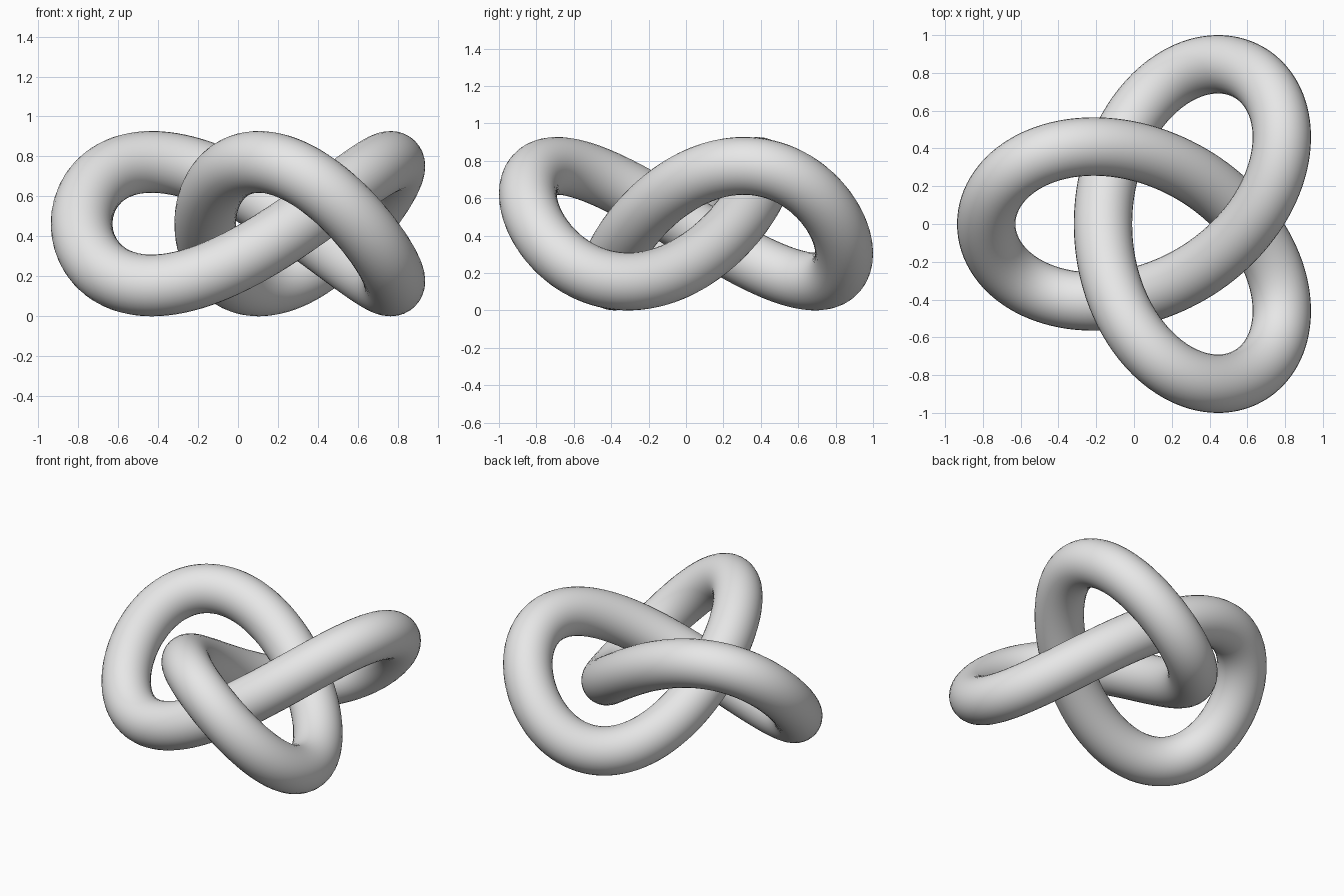
import bpy
import bmesh
from math import sin, cos, tau
from mathutils import Vector

cube = bpy.data.objects.get("Cube")
if cube:
    bpy.data.objects.remove(cube, do_unlink=True)

SCALE = 0.3091           # size of the knot's unit
TUBE = 0.5 * SCALE       # tube radius
STEPS, SIDES = 240, 32
CENTRE = Vector((0.145, 0, SCALE + TUBE))


def path(t):
    """Centre line of a trefoil knot with one lobe towards -x."""
    return CENTRE + SCALE * Vector((-cos(t) - 2 * cos(2 * t),
                                    2 * sin(2 * t) - sin(t),
                                    sin(3 * t)))


def ring(bm, t):
    """Circle of vertices square to the centre line."""
    tangent = (path(t + 0.001) - path(t - 0.001)).normalized()
    side = tangent.cross(Vector((0, 0, 1))).normalized()
    up = side.cross(tangent)
    angles = [tau * j / SIDES for j in range(SIDES)]
    return [bm.verts.new(path(t) + TUBE * (cos(a) * side + sin(a) * up)) for a in angles]


# Sweep the tube along the closed path
bm = bmesh.new()
rings = [ring(bm, tau * i / STEPS) for i in range(STEPS)]
for i in range(STEPS):
    here, after = rings[i - 1], rings[i]
    for j in range(SIDES):
        bm.faces.new((here[j - 1], here[j], after[j], after[j - 1]))
bmesh.ops.recalc_face_normals(bm, faces=bm.faces)
for face in bm.faces:
    face.smooth = True
mesh = bpy.data.meshes.new("trefoil_knot")
bm.to_mesh(mesh)
bm.free()

# Plain light grey surface
grey = bpy.data.materials.new("light_grey")
grey.use_nodes = True
colour = (0.8, 0.8, 0.8, 1)
grey.diffuse_color = colour
grey.node_tree.nodes["Principled BSDF"].inputs["Base Color"].default_value = colour
mesh.materials.append(grey)

knot = bpy.data.objects.new("trefoil_knot", mesh)
bpy.context.collection.objects.link(knot)
